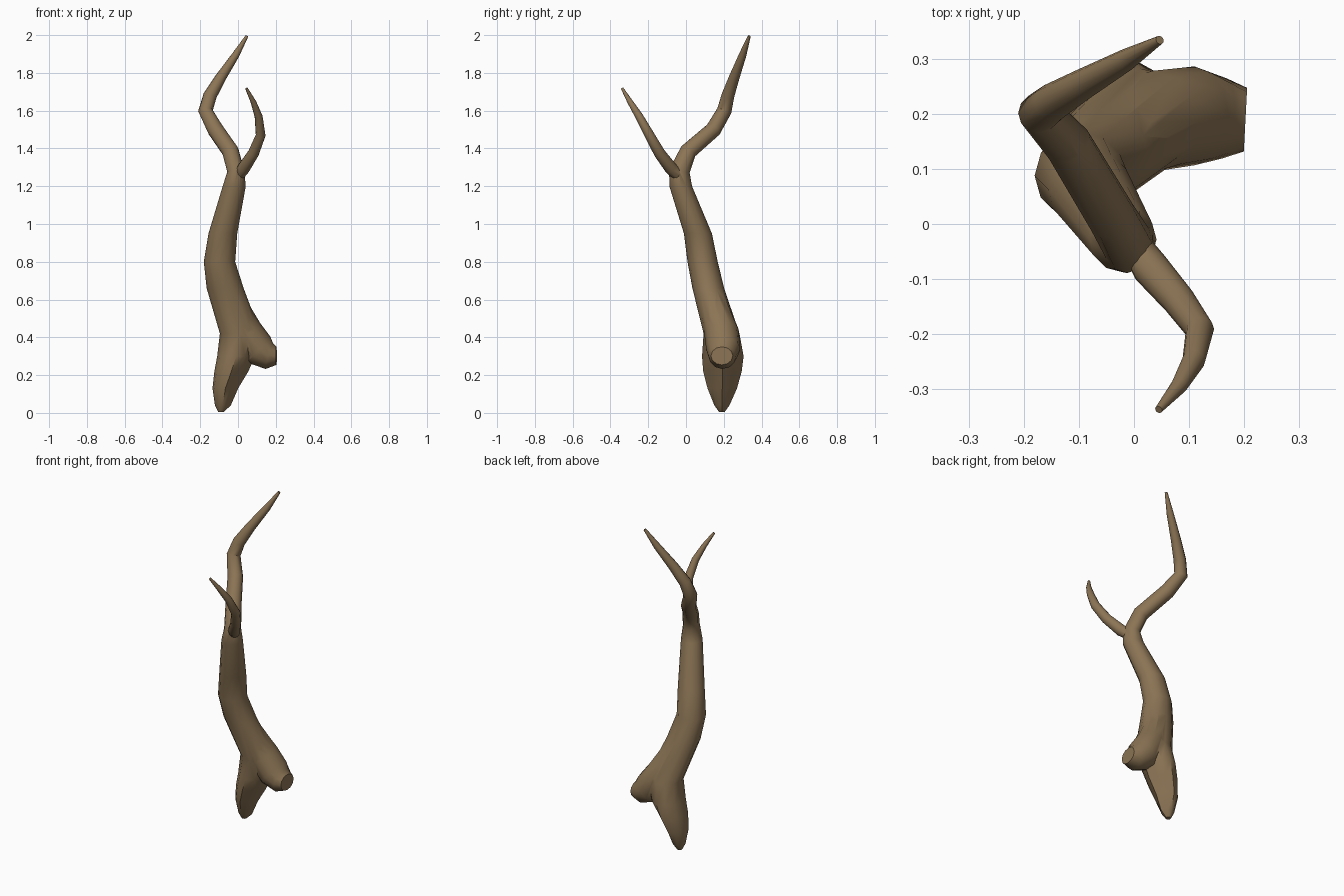
import bpy, bmesh, math
from mathutils import Vector

SIDES = 12
wood = bpy.data.materials.new("weathered_wood")
wood.diffuse_color = (0.26, 0.175, 0.09, 1)


def loft(name, rings, axis, flat_below=-1):
    """Skin rings of (x, y, z, radius_a, radius_b, pinch); radius_a lies along axis.
    pinch turns the +axis half from round (0) to a ridge (1)."""
    bm = bmesh.new()
    pts = [Vector(r[:3]) for r in rings]
    loops = []
    for i, r in enumerate(rings):
        a, b = pts[max(i - 1, 0)], pts[min(i + 1, len(pts) - 1)]
        t = (pts[i] - a).normalized() + (b - pts[i]).normalized()
        t.normalize()
        if r[2] < flat_below:
            t = Vector((0, 0, 1))
        u = (axis - t * axis.dot(t)).normalized()
        v = t.cross(u)
        loop = []
        for k in range(SIDES):
            ang = 2 * math.pi * k / SIDES
            c, s = math.cos(ang), math.sin(ang)
            if c > 0:
                f = 1 - r[5] * (1 - 1 / (abs(c) + abs(s)))
                c, s = c * f, s * f
            loop.append(bm.verts.new(pts[i] + u * c * r[3] + v * s * r[4]))
        loops.append(loop)
    for l0, l1 in zip(loops, loops[1:]):
        for k in range(SIDES):
            n = (k + 1) % SIDES
            bm.faces.new((l0[k], l0[n], l1[n], l1[k]))
    bm.faces.new(list(reversed(loops[0])))
    bm.faces.new(loops[-1])
    bmesh.ops.recalc_face_normals(bm, faces=bm.faces)
    me = bpy.data.meshes.new(name)
    bm.to_mesh(me)
    bm.free()
    me.materials.append(wood)
    ob = bpy.data.objects.new(name, me)
    bpy.context.collection.objects.link(ob)
    return ob


# Trunk: pointed root at the bottom, running up into the long upper limb
trunk = loft("trunk", [
    (-0.09, 0.19, 0.005, 0.015, 0.015, 0),
    (-0.08, 0.19, 0.04, 0.042, 0.04, 0.7),
    (-0.067, 0.192, 0.13, 0.068, 0.078, 0.9),
    (-0.035, 0.193, 0.22, 0.09, 0.102, 0.8),
    (-0.01, 0.195, 0.30, 0.10, 0.11, 0.4),
    (0.012, 0.188, 0.42, 0.108, 0.095, 0),
    (-0.068, 0.118, 0.66, 0.098, 0.084, 0),
    (-0.098, 0.088, 0.80, 0.083, 0.08, 0),
    (-0.08, 0.063, 0.95, 0.076, 0.074, 0),
    (-0.02, -0.028, 1.20, 0.061, 0.06, 0),
    (-0.012, -0.035, 1.28, 0.045, 0.055, 0),
    (-0.04, 0.012, 1.385, 0.045, 0.045, 0),
    (-0.12, 0.145, 1.50, 0.044, 0.042, 0),
    (-0.172, 0.203, 1.60, 0.039, 0.039, 0),
    (-0.148, 0.222, 1.68, 0.036, 0.034, 0),
    (-0.092, 0.255, 1.775, 0.029, 0.028, 0),
    (-0.012, 0.30, 1.895, 0.02, 0.02, 0),
    (0.047, 0.335, 1.995, 0.008, 0.008, 0),
], Vector((1, 0, 0)), flat_below=1.25)

# Broken stub of the second root, leaning to the right
stub = loft("root_stub", [
    (-0.045, 0.135, 0.62, 0.065, 0.065, 0),
    (0.04, 0.188, 0.43, 0.092, 0.09, 0),
    (0.11, 0.197, 0.335, 0.09, 0.092, 0),
    (0.165, 0.192, 0.302, 0.073, 0.072, 0),
    (0.203, 0.19, 0.302, 0.058, 0.048, 0),
], Vector((0, 1, 0)))

# Short curved side branch
twig = loft("side_branch", [
    (0.0, -0.035, 1.25, 0.028, 0.028, 0),
    (0.03, -0.08, 1.295, 0.034, 0.034, 0),
    (0.082, -0.14, 1.375, 0.03, 0.03, 0),
    (0.12, -0.193, 1.47, 0.026, 0.026, 0),
    (0.109, -0.248, 1.57, 0.021, 0.021, 0),
    (0.082, -0.295, 1.645, 0.015, 0.015, 0),
    (0.045, -0.338, 1.718, 0.007, 0.007, 0),
], Vector((1, 0, 0)))

# Weld the parts into one skin
for part in (stub, twig):
    mod = trunk.modifiers.new("weld_" + part.name, 'BOOLEAN')
    mod.operation = 'UNION'
    mod.solver = 'EXACT'
    mod.object = part
bpy.context.view_layer.objects.active = trunk
trunk.select_set(True)
for mod in list(trunk.modifiers):
    bpy.ops.object.modifier_apply(modifier=mod.name)
for part in (stub, twig):
    bpy.data.objects.remove(part)

bpy.ops.object.shade_smooth_by_angle(angle=math.radians(40))
